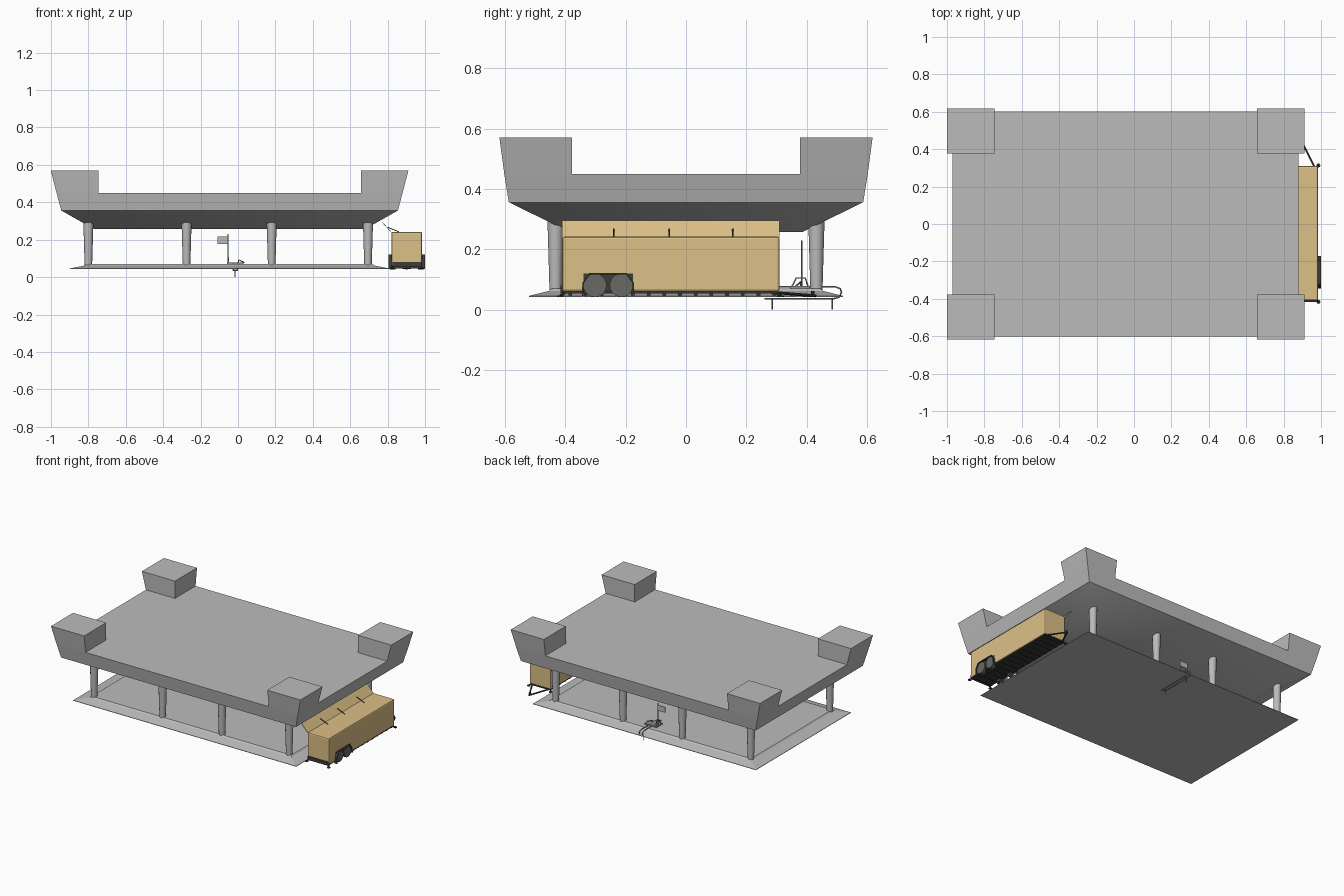
import bpy, bmesh, math
from mathutils import Vector

if "Cube" in bpy.data.objects:
    bpy.data.objects.remove(bpy.data.objects["Cube"])


def material(name, rgb):
    m = bpy.data.materials.new(name)
    m.diffuse_color = (*rgb, 1)
    m.use_nodes = True
    m.node_tree.nodes["Principled BSDF"].inputs["Base Color"].default_value = m.diffuse_color
    return m


GREY = material("stone grey", (0.5, 0.5, 0.5))
TAN = material("tan", (0.72, 0.53, 0.24))
DARK = material("dark frame", (0.045, 0.045, 0.04))
TYRE = material("wheel grey", (0.14, 0.14, 0.13))
STEEL = material("steel", (0.3, 0.3, 0.3))


def finish(name, bm, mat, angle=None):
    bmesh.ops.recalc_face_normals(bm, faces=bm.faces)
    me = bpy.data.meshes.new(name)
    bm.to_mesh(me)
    bm.free()
    ob = bpy.data.objects.new(name, me)
    bpy.context.collection.objects.link(ob)
    me.materials.append(mat)
    if angle:
        bpy.ops.object.select_all(action='DESELECT')
        ob.select_set(True)
        bpy.context.view_layer.objects.active = ob
        bpy.ops.object.shade_smooth_by_angle(angle=math.radians(angle))
    return ob


def loft(bm, levels, cap_bottom=True):
    """Stack of rectangles (x0, x1, y0, y1, z) joined into a solid."""
    rings = [[bm.verts.new(p) for p in ((a, c, z), (b, c, z), (b, d, z), (a, d, z))]
             for a, b, c, d, z in levels]
    for r, s in zip(rings, rings[1:]):
        for i in range(4):
            j = (i + 1) % 4
            bm.faces.new((r[i], r[j], s[j], s[i]))
    bm.faces.new(rings[-1])
    if cap_bottom:
        bm.faces.new(rings[0][::-1])


def box(name, x0, x1, y0, y1, z0, z1, mat, bevel=0):
    bm = bmesh.new()
    loft(bm, [(x0, x1, y0, y1, z0), (x0, x1, y0, y1, z1)])
    ob = finish(name, bm, mat)
    if bevel:
        b = ob.modifiers.new("bevel", 'BEVEL')
        b.width, b.segments = bevel, 2
    return ob


def rod(name, a, b, r0, mat, r1=None, sides=8, angle=None):
    a, b = Vector(a), Vector(b)
    bm = bmesh.new()
    bmesh.ops.create_cone(bm, cap_ends=True, segments=sides, radius1=r0,
                          radius2=r0 if r1 is None else r1, depth=(b - a).length)
    q = Vector((0, 0, 1)).rotation_difference(b - a)
    bmesh.ops.rotate(bm, verts=bm.verts, matrix=q.to_matrix())
    bmesh.ops.translate(bm, verts=bm.verts, vec=(a + b) / 2)
    return finish(name, bm, mat, angle)


def pipe(name, pts, r, mat):
    cu = bpy.data.curves.new(name, 'CURVE')
    cu.dimensions = '3D'
    cu.bevel_depth, cu.bevel_resolution, cu.use_fill_caps = r, 1, True
    sp = cu.splines.new('POLY')
    sp.points.add(len(pts) - 1)
    for p, co in zip(sp.points, pts):
        p.co = (*co, 1)
    ob = bpy.data.objects.new(name, cu)
    bpy.context.collection.objects.link(ob)
    cu.materials.append(mat)
    return ob


CX = -0.045  # centre line of the shelter


def rect(hx, hy, z, cx=CX):
    return (cx - hx, cx + hx, -hy, hy, z)


# stepped floor slab
bm = bmesh.new()
loft(bm, [rect(0.855, 0.52, 0.043), rect(0.855, 0.52, 0.046), rect(0.775, 0.455, 0.062),
          rect(0.765, 0.445, 0.07)])
finish("floor_slab", bm, GREY)

# roof tray with sloped underside, and four raised corner blocks
bm = bmesh.new()
loft(bm, [rect(0.725, 0.385, 0.257), rect(0.9, 0.587, 0.356), rect(0.925, 0.602, 0.45)])
for sx in (-1, 1):
    for sy in (-1, 1):
        def corner(hx, hy, z):
            xs = sorted((CX + sx * 0.702, CX + sx * hx))
            ys = sorted((sy * 0.377, sy * hy))
            return (*xs, *ys, z)
        loft(bm, [corner(0.925, 0.602, 0.45), corner(0.956, 0.618, 0.57)], False)
finish("roof", bm, GREY, 40)

# tapered columns in two rows
for x in (-0.8, -0.275, 0.18, 0.695):
    for y in (-0.432, 0.432):
        rod("column", (x, y, 0.06), (x, y, 0.297), 0.02, GREY, 0.027, 12, 40)

# trailer body with open roof hatch leaning to the left
box("trailer_body", 0.82, 0.984, -0.41, 0.31, 0.06, 0.242, TAN, 0.008)
bm = bmesh.new()
loft(bm, [(0.819, 0.823, -0.41, 0.31, 0.238), (0.768, 0.772, -0.41, 0.31, 0.295)])
finish("trailer_hatch", bm, TAN)
for y in (-0.24, -0.055, 0.155):
    rod("hatch_strut", (0.80, y, 0.267), (0.86, y, 0.242), 0.0025, DARK, sides=6)

# trailer chassis with cross ribs
box("chassis", 0.825, 0.98, -0.408, 0.308, 0.054, 0.0605, DARK)
for i in range(14):
    y = -0.39 + i * 0.052
    box("chassis_rib", 0.83, 0.975, y, y + 0.012, 0.047, 0.055, DARK)
box("bumper", 0.825, 0.98, -0.416, -0.408, 0.055, 0.08, DARK)

# wheels, fenders and corner jacks on both sides
for side in (-1, 1):
    X = lambda d: 0.902 + side * d
    for y in (-0.302, -0.214):
        rod("wheel", (X(0.06), y, 0.081), (X(0.09), y, 0.081), 0.039, TYRE, sides=20, angle=40)
    arch = [(-0.345, 0.045), (-0.343, 0.09), (-0.32, 0.122), (-0.196, 0.122),
            (-0.173, 0.09), (-0.171, 0.06)]
    bm = bmesh.new()
    a = [bm.verts.new((X(0.08), y, z)) for y, z in arch]
    b = [bm.verts.new((X(0.098), y, z)) for y, z in arch]
    for i in range(5):
        bm.faces.new((a[i], a[i + 1], b[i + 1], b[i]))
    ob = finish("fender", bm, DARK)
    ob.modifiers.new("thickness", 'SOLIDIFY').thickness = 0.005
    box("wheel_well", *sorted((X(0.081), X(0.084))), -0.34, -0.176, 0.06, 0.12, DARK)
    for y, s in ((-0.408, -1), (0.305, 1)):
        rod("jack_leg", (X(0.07), y - s * 0.01, 0.06), (X(0.084), y + s * 0.008, 0.046), 0.005, DARK)
        rod("jack_foot", (X(0.084), y + s * 0.008, 0.043), (X(0.084), y + s * 0.008, 0.048),
            0.011, DARK)
    # drawbar half
    rod("drawbar", (X(0.075), 0.28, 0.058), (0.902, 0.43, 0.046), 0.005, DARK)
rod("hitch", (0.902, 0.42, 0.044), (0.902, 0.42, 0.062), 0.006, DARK)

# bent pipe rail with two ground legs at the back of the floor
RX = -0.015
for dx in (-0.012, 0.012):
    x = RX + dx
    pipe("rail_loop", [(x, 0.31, 0.076), (x, 0.495, 0.076), (x, 0.511, 0.07), (x, 0.515, 0.058),
                       (x, 0.508, 0.042), (x, 0.49, 0.037), (x, 0.26, 0.037)], 0.003, STEEL)
for y in (0.285, 0.485):
    rod("rail_leg", (RX, y, 0), (RX, y, 0.037), 0.0025, STEEL)
    rod("rail_tie", (RX - 0.013, y, 0.037), (RX + 0.013, y, 0.037), 0.003, STEEL)

# small bench and sign on a pole
box("bench_seat", -0.06, 0.03, 0.345, 0.41, 0.07, 0.078, STEEL)
pipe("bench_frame", [(-0.052, 0.35, 0.075), (-0.052, 0.365, 0.105), (-0.052, 0.395, 0.105),
                     (-0.052, 0.405, 0.075)], 0.003, STEEL)
pipe("bench_arm", [(0.0, 0.36, 0.075), (0.004, 0.38, 0.092), (0.035, 0.38, 0.078)], 0.003, STEEL)
rod("sign_pole", (-0.054, 0.383, 0.07), (-0.054, 0.383, 0.23), 0.0025, STEEL)
box("sign_plate", -0.11, -0.054, 0.381, 0.385, 0.178, 0.216, GREY)
